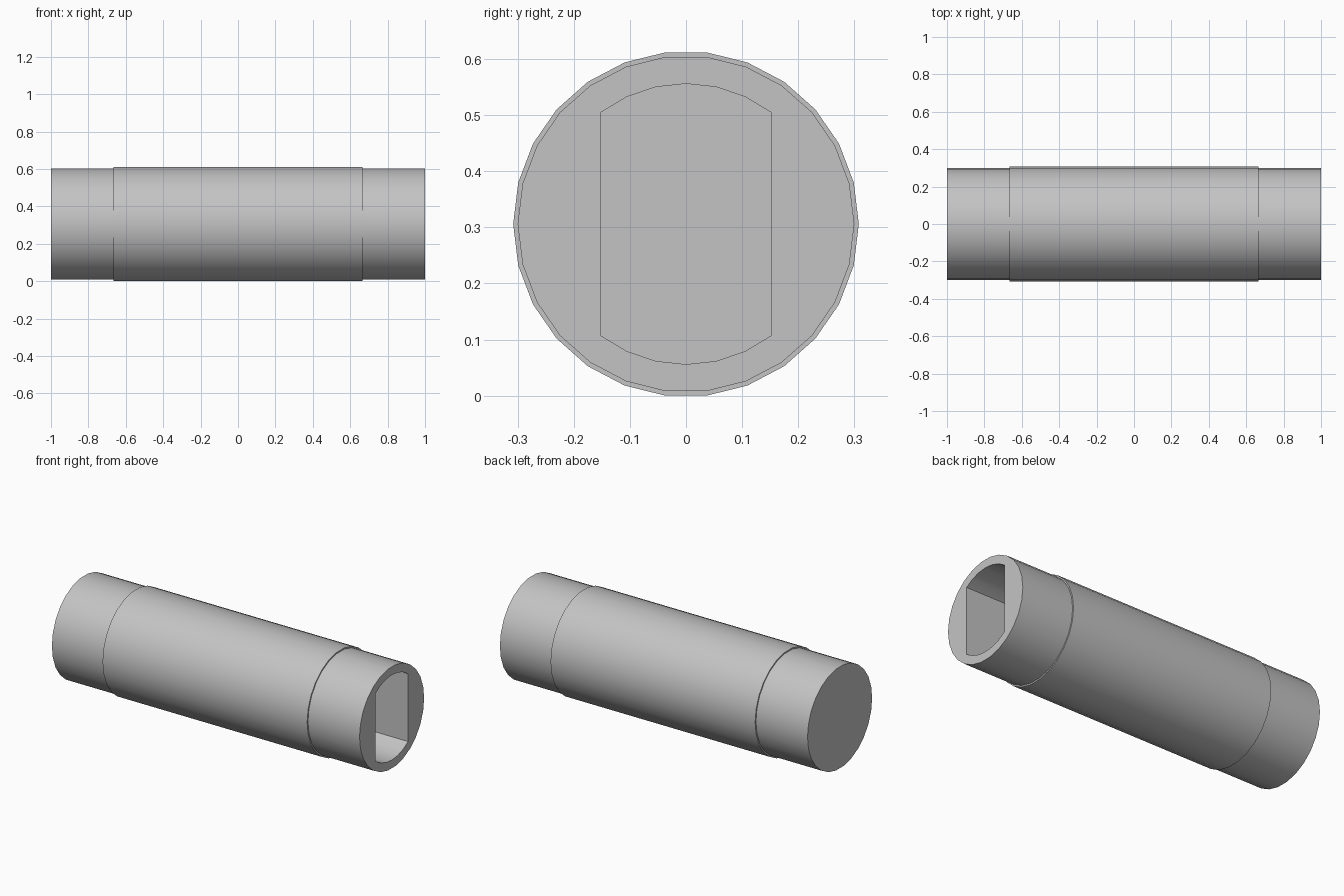
import bpy, bmesh, math

if "Cube" in bpy.data.objects:
    bpy.data.objects.remove(bpy.data.objects["Cube"])

AXIS_Z = 0.306      # height of the cylinder axis
SIDES = 26
HOLE_DEPTH = 0.6

grey = bpy.data.materials.new("plain grey")
grey.diffuse_color = (0.55, 0.55, 0.55, 1)
grey.use_nodes = True
grey.node_tree.nodes["Principled BSDF"].inputs["Base Color"].default_value = grey.diffuse_color


def loft(name, sections):
    """Join (x, [(y, z), ...]) sections into a closed solid along x."""
    bm = bmesh.new()
    rings = [[bm.verts.new((x, y, z + AXIS_Z)) for y, z in pts] for x, pts in sections]
    n = len(rings[0])
    for a, b in zip(rings, rings[1:]):
        for i in range(n):
            j = (i + 1) % n
            bm.faces.new((a[i], a[j], b[j], b[i]))
    bm.faces.new(rings[0])
    bm.faces.new(rings[-1])
    bmesh.ops.recalc_face_normals(bm, faces=bm.faces)
    mesh = bpy.data.meshes.new(name)
    bm.to_mesh(mesh)
    bm.free()
    mesh.materials.append(grey)
    ob = bpy.data.objects.new(name, mesh)
    bpy.context.collection.objects.link(ob)
    return ob


def circle(r):
    return [(r * math.cos(math.tau * i / SIDES), r * math.sin(math.tau * i / SIDES))
            for i in range(SIDES)]


# Rod with a slightly thicker sleeve around its middle
rod, sleeve = circle(0.30), circle(0.308)
body = loft("coupling_body", [(-1, rod), (-0.665, rod), (-0.665, sleeve),
                              (0.665, sleeve), (0.665, rod), (1, rod)])

# Double-flat shaft socket, cut into the right end
arc = [(0.25 * math.sin(math.radians(a)), 0.25 * math.cos(math.radians(a)))
       for a in (-37.2, -24.8, -12.4, 0, 12.4, 24.8, 37.2)]
socket = arc + [(-y, -z) for y, z in arc]
cutter = loft("socket_cutter", [(1 - HOLE_DEPTH, socket), (1.1, socket)])
cutter.hide_render = True

mod = body.modifiers.new("socket", 'BOOLEAN')
mod.operation = 'DIFFERENCE'
mod.solver = 'EXACT'
mod.object = cutter
bpy.context.view_layer.objects.active = body
body.select_set(True)
bpy.ops.object.modifier_apply(modifier=mod.name)
bpy.data.objects.remove(cutter)
bpy.ops.object.shade_smooth_by_angle(angle=math.radians(30))
